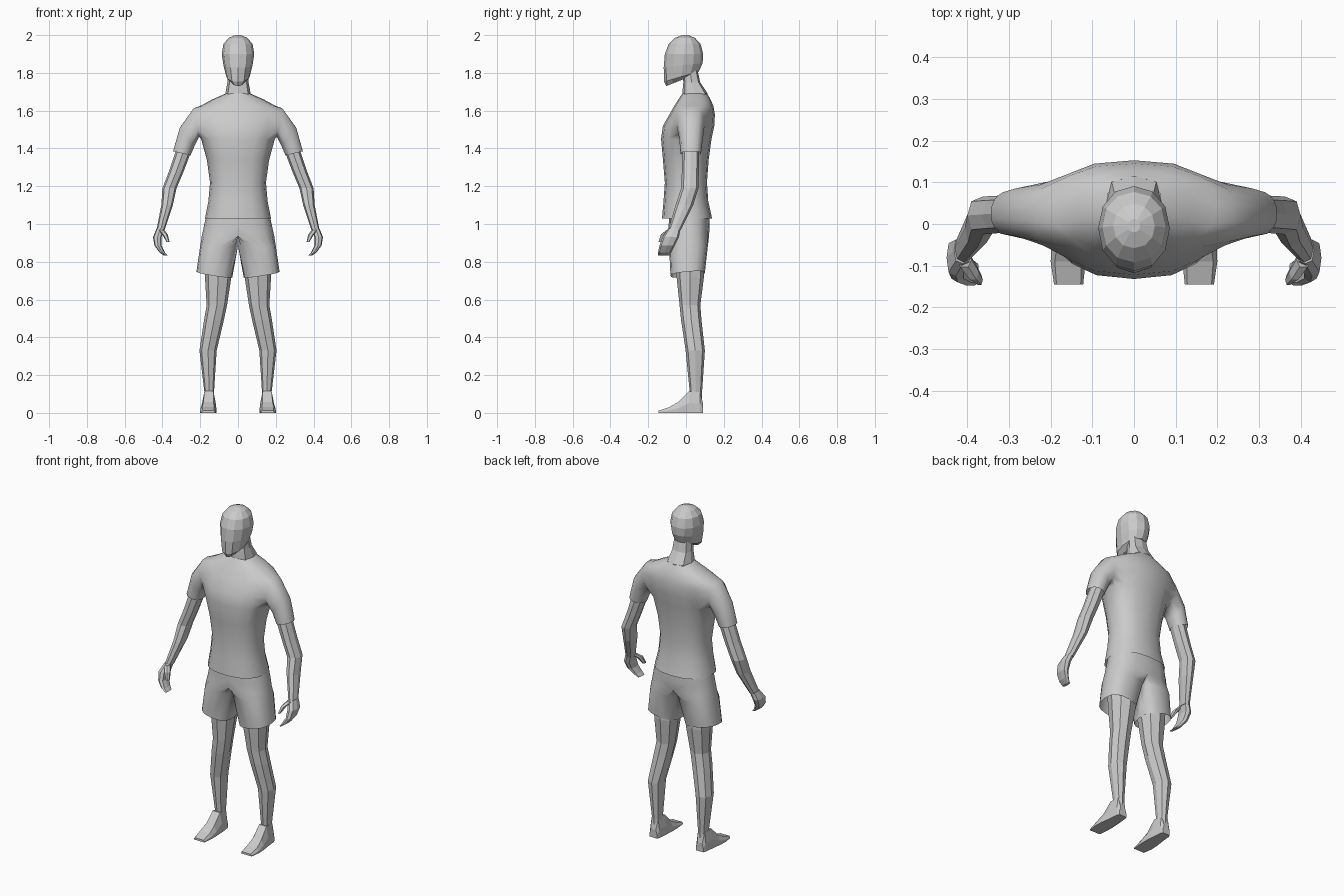
import bpy, bmesh
from math import sin, cos, pi, atan2, copysign
from mathutils import Vector

if "Cube" in bpy.data.objects:
    bpy.data.objects.remove(bpy.data.objects["Cube"])


def spow(v, p):
    return copysign(abs(v) ** p, v) if abs(v) > 1e-6 else 0.0


def ring(x0, x1, y0, y1, z, n=8, dzx=0, dzy=0, p=0.85):
    """Rounded horizontal section, optionally tilted in x or y."""
    pts = []
    for i in range(n):
        a = 2 * pi * i / n
        c, s = spow(cos(a), p), spow(sin(a), p)
        pts.append(Vector(((x0 + x1) / 2 + c * (x1 - x0) / 2,
                           (y0 + y1) / 2 + s * (y1 - y0) / 2,
                           z + dzx * c + dzy * s)))
    return pts


def finish(name, bm, mirror, smooth):
    bmesh.ops.recalc_face_normals(bm, faces=bm.faces)
    me = bpy.data.meshes.new(name)
    bm.to_mesh(me)
    bm.free()
    for f in me.polygons:
        f.use_smooth = smooth
    ob = bpy.data.objects.new(name, me)
    bpy.context.collection.objects.link(ob)
    if mirror:
        m = ob.modifiers.new("mirror", 'MIRROR')
        m.merge_threshold = 0.001
    return ob


def skin(bm, rows, closed=True):
    for a, b in zip(rows, rows[1:]):
        n = len(a)
        for i in range(n if closed else n - 1):
            j = (i + 1) % n
            bm.faces.new((a[i], a[j], b[j], b[i]))


def loft(name, rings, mirror=True, smooth=False, caps=True):
    bm = bmesh.new()
    rows = [[bm.verts.new(p) for p in r] for r in rings]
    skin(bm, rows)
    if caps:
        bm.faces.new(rows[0])
        bm.faces.new(rows[-1])
    return finish(name, bm, mirror, smooth)


# Head: tilted jaw rising to the crown
loft("head", [ring(-w, w, y0, y1, z, 12, 0, t, 0.95) for w, y0, y1, z, t in [
    (.035, -.105, .03, 1.757, .027), (.062, -.116, .068, 1.78, .027),
    (.077, -.118, .088, 1.84, .012), (.086, -.112, .091, 1.90, 0),
    (.077, -.092, .077, 1.953, 0), (.05, -.058, .048, 1.985, 0),
    (.015, -.02, .012, 2.0, 0)]], mirror=False)

# Neck
loft("neck", [ring(-w, w, y0, y1, z, 8, p=0.65) for w, y0, y1, z in [
    (.063, -.015, .105, 1.66), (.067, -.02, .115, 1.69),
    (.056, -.014, .075, 1.75), (.05, -.02, .06, 1.82)]], mirror=False)

# Shirt: half torso grid with an arm hole bridged to a sleeve
torso = [(1.03, .175, -.127, .138), (1.12, .157, -.119, .118),
         (1.22, .148, -.112, .111), (1.34, .165, -.122, .12),
         (1.45, .195, -.132, .135), (1.52, .203, -.122, .15),
         (1.58, .207, -.088, .153), (1.625, .20, -.062, .145),
         (1.66, .135, -.04, .13), (1.69, .066, -.02, .112)]
bm = bmesh.new()
rows = []
for z, w, y0, y1 in torso:
    row = []
    for k in range(9):
        a = -pi / 2 + pi * k / 8
        row.append(bm.verts.new((w * spow(cos(a), .8),
                                 (y0 + y1) / 2 + spow(sin(a), .9) * (y1 - y0) / 2, z)))
    rows.append(row)
for r in range(len(rows) - 1):
    for k in range(8):
        if not (4 <= r < 7 and 2 <= k < 6):
            bm.faces.new((rows[r][k], rows[r][k + 1], rows[r + 1][k + 1], rows[r + 1][k]))
hole = (rows[4][2:7] + [rows[5][6], rows[6][6]] + rows[7][6:1:-1]
        + [rows[6][2], rows[5][2]])
angles = [atan2((v.co.z - 1.535) / .085, (v.co.y - .02) / .08) for v in hole]
sleeve = [hole]
for xt, zt, xb, zb, y0, y1 in [(.235, 1.615, .206, 1.46, -.052, .1),
                               (.31, 1.51, .23, 1.41, -.036, .09),
                               (.345, 1.385, .25, 1.363, -.03, .08)]:
    sleeve.append([bm.verts.new(((xt + xb) / 2 + sin(a) * (xt - xb) / 2,
                                 (y0 + y1) / 2 + cos(a) * (y1 - y0) / 2,
                                 (zt + zb) / 2 + sin(a) * (zt - zb) / 2)) for a in angles])
skin(bm, sleeve)
finish("shirt", bm, True, True)

# Shorts: half hips flowing into one trouser leg
bm = bmesh.new()
rows = []
for x0, x1, y0, y1, z, tx, ty in [
        (-.165, .165, -.088, .122, 1.06, 0, 0), (-.18, .18, -.092, .125, .99, 0, 0),
        (-.192, .192, -.092, .122, .935, 0, 0), (-.012, .20, -.09, .116, .885, 0, 0),
        (.03, .22, -.082, .1, .733, .015, .008)]:
    rows.append([bm.verts.new((max(0, p.x), p.y, p.z))
                 for p in ring(x0, x1, y0, y1, z, 16, tx, ty, .8)])
skin(bm, rows)
inner = [f for f in bm.faces if all(v.co.x < 1e-5 for v in f.verts)]
bmesh.ops.delete(bm, geom=inner, context='FACES')
finish("shorts", bm, True, True)

# Legs
loft("leg", [ring(*r) for r in [
    (.03, .178, -.055, .095, .82), (.035, .175, -.05, .095, .72),
    (.058, .166, -.034, .076, .57), (.075, .18, -.026, .082, .49),
    (.113, .204, -.002, .1, .33), (.127, .178, .02, .085, .11),
    (.13, .176, .02, .085, .05)]])

# Feet: sections from heel to toe, narrower on top
loft("foot", [[Vector(p) for p in [
    (x0, y, 0), (x1, y, 0), (x1, y, h * .45), (x1 - i, y, h),
    (x0 + i, y, h), (x0, y, h * .45)]] for y, x0, x1, h, i in [
        (.09, .13, .178, .05, .008), (.075, .124, .184, .11, .008),
        (.015, .118, .19, .115, .012), (-.04, .115, .198, .058, .015),
        (-.09, .116, .2, .03, .01), (-.145, .122, .192, .012, .006)]])

# Arms
loft("arm", [ring(*r) for r in [
    (.23, .305, -.015, .07, 1.45), (.253, .335, -.02, .07, 1.37),
    (.287, .365, -.022, .068, 1.28), (.325, .4, -.025, .066, 1.19),
    (.345, .406, -.055, .038, 1.1), (.39, .432, -.095, -.03, .965)]])

# Hands curl inward at the fingertips
loft("hand", [ring(*r, 8, 0, 0, .7) for r in [
    (.39, .432, -.095, -.03, .975), (.405, .45, -.125, -.037, .93),
    (.405, .442, -.14, -.06, .885), (.387, .416, -.148, -.078, .85),
    (.372, .39, -.147, -.09, .832)]])
loft("thumb", [ring(*r, 6) for r in [
    (.39, .425, -.105, -.065, .968), (.372, .402, -.135, -.095, .945),
    (.363, .378, -.148, -.12, .905)]])
